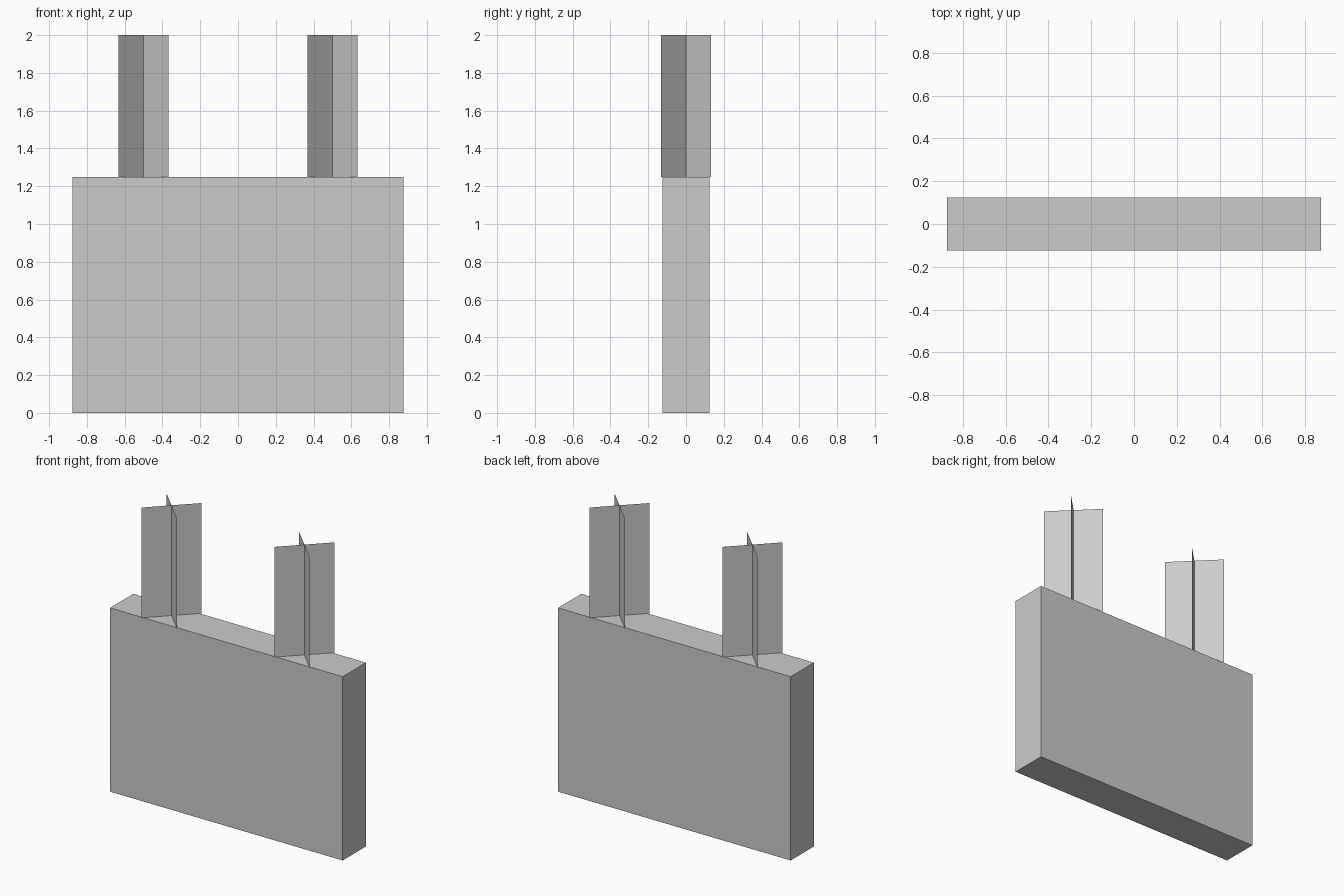
import bpy
from math import radians

if "Cube" in bpy.data.objects:
    bpy.data.objects.remove(bpy.data.objects["Cube"])

# Board: thin flat panel standing on the ground
bpy.ops.mesh.primitive_cube_add(size=1, location=(0, 0, 0.625))
board = bpy.context.object
board.name = "board"
board.scale = (1.75, 0.25, 1.25)


def hanger_blade(name, x, angle):
    """Upright single-sheet rectangle, turned about z."""
    bpy.ops.mesh.primitive_plane_add(
        size=1, location=(x, 0, 1.625), rotation=(radians(90), 0, radians(angle)))
    blade = bpy.context.object
    blade.name = name
    blade.scale = (0.375, 0.75, 1)


# Hangers: two crossed diagonal sheets on each side
for side, x in (("left", -0.5), ("right", 0.5)):
    for label, angle in (("a", 45), ("b", -45)):
        hanger_blade(f"{side}_hanger_{label}", x, angle)
